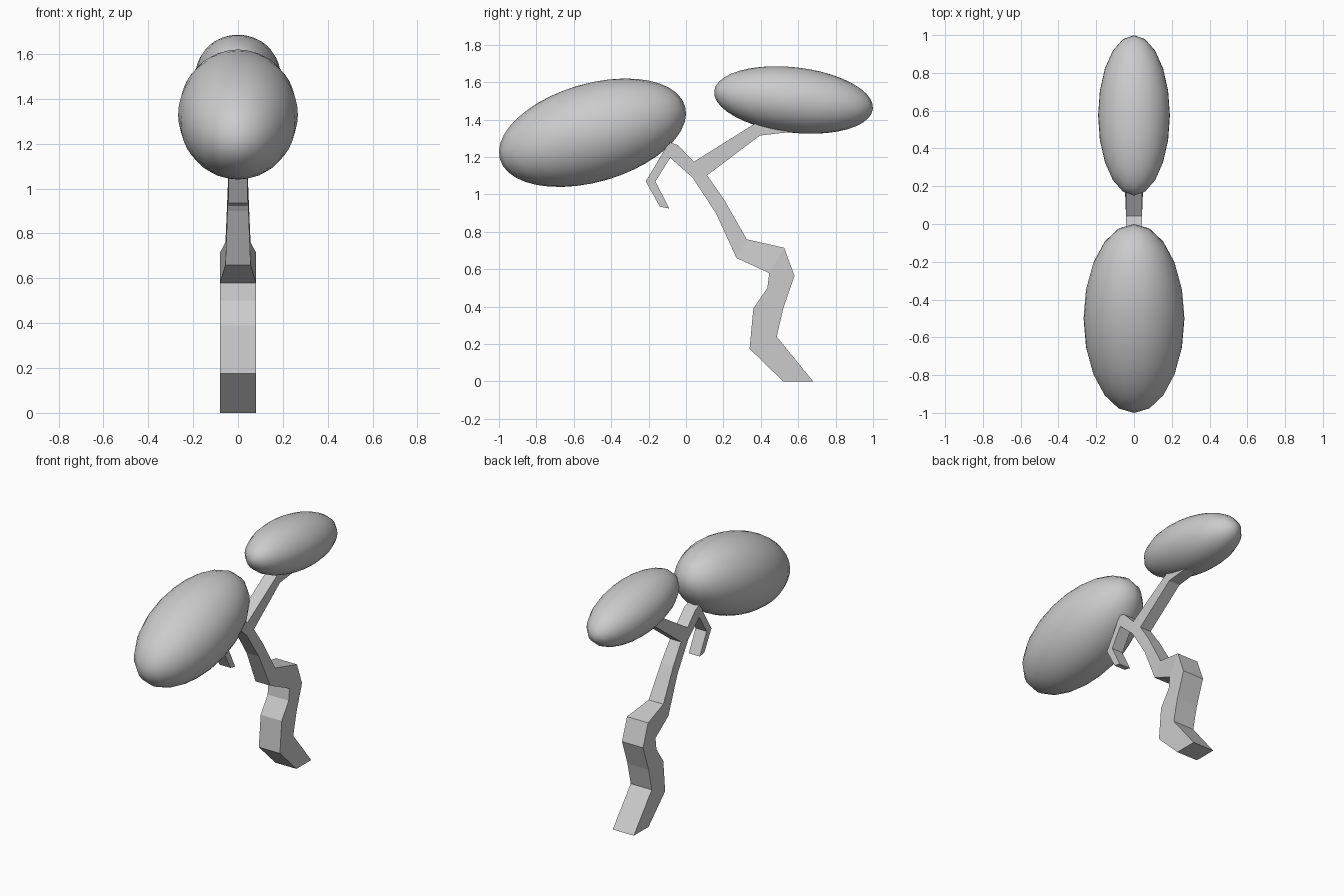
import bpy, bmesh, math

if "Cube" in bpy.data.objects:
    bpy.data.objects.remove(bpy.data.objects["Cube"])


def limb(name, sections):
    """Square-sided limb lofted through (y0, z0, y1, z1, half_width) sections."""
    bm = bmesh.new()
    rings = []
    for y0, z0, y1, z1, w in sections:
        pts = [(-w, y0, z0), (w, y0, z0), (w, y1, z1), (-w, y1, z1)]
        rings.append([bm.verts.new(p) for p in pts])
    for a, b in zip(rings, rings[1:]):
        for i in range(4):
            j = (i + 1) % 4
            bm.faces.new((a[i], a[j], b[j], b[i]))
    bm.faces.new(rings[0])
    bm.faces.new(rings[-1])
    bmesh.ops.recalc_face_normals(bm, faces=bm.faces[:])
    mesh = bpy.data.meshes.new(name)
    bm.to_mesh(mesh)
    bm.free()
    obj = bpy.data.objects.new(name, mesh)
    bpy.context.collection.objects.link(obj)


def foliage(name, y, z, radii, tilt):
    """Smooth tilted ellipsoid of leaves."""
    bpy.ops.mesh.primitive_uv_sphere_add(segments=20, ring_count=20, radius=1,
                                         location=(0, y, z),
                                         rotation=(math.radians(tilt), 0, 0))
    obj = bpy.context.object
    obj.name = name
    obj.scale = radii
    bpy.ops.object.shade_smooth()


# Crooked trunk, bending over into the front branch and its drooping twig
limb("trunk", [
    (0.52, 0.00, 0.68, 0.00, 0.08),
    (0.34, 0.175, 0.485, 0.24, 0.08),
    (0.36, 0.39, 0.52, 0.39, 0.08),
    (0.435, 0.50, 0.58, 0.565, 0.08),
    (0.445, 0.58, 0.525, 0.715, 0.08),
    (0.27, 0.66, 0.325, 0.76, 0.056),
    (0.16, 0.90, 0.205, 0.97, 0.047),
    (0.035, 1.09, 0.115, 1.10, 0.042),
    (-0.083, 1.195, -0.045, 1.265, 0.042),
    (-0.09, 1.187, -0.09, 1.28, 0.042),
    (-0.163, 1.07, -0.215, 1.07, 0.042),
    (-0.09, 0.925, -0.14, 0.935, 0.042),
])

# Rear branch reaching up into the rear foliage
limb("rear_branch", [
    (0.035, 1.17, 0.11, 1.10, 0.042),
    (0.37, 1.38, 0.395, 1.315, 0.042),
    (0.53, 1.41, 0.55, 1.333, 0.042),
])

# Leaf canopies
foliage("front_foliage", -0.5, 1.33, (0.267, 0.515, 0.263), 16)
foliage("rear_foliage", 0.575, 1.505, (0.19, 0.427, 0.175), -6.5)
